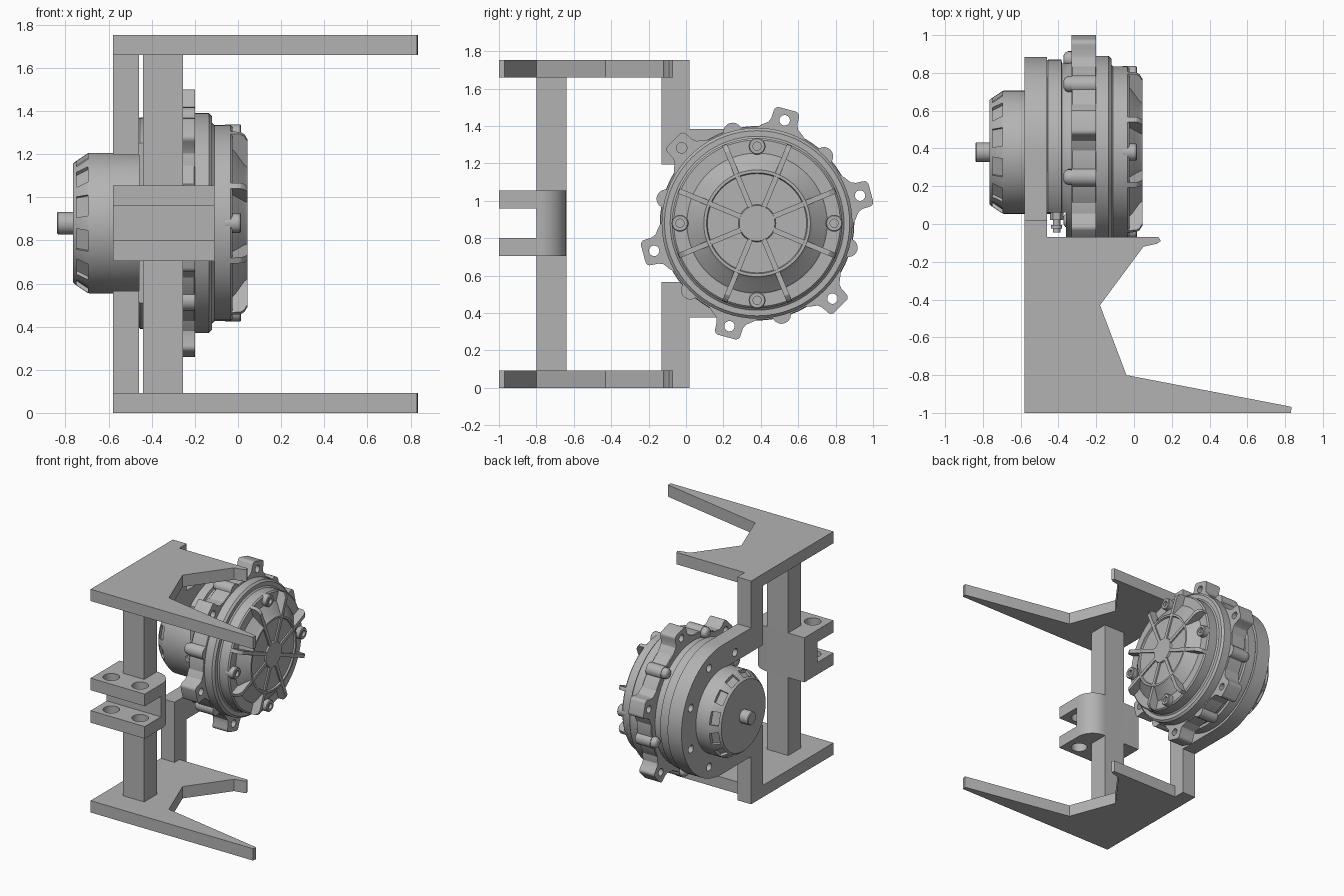
import bpy, bmesh
from math import sin, cos, radians, pi
from mathutils import Matrix, Vector

if "Cube" in bpy.data.objects:
    bpy.data.objects.remove(bpy.data.objects["Cube"])

grey = bpy.data.materials.new("machined grey")
grey.use_nodes = True
tone = (0.45, 0.45, 0.45, 1)
grey.diffuse_color = tone
grey.node_tree.nodes["Principled BSDF"].inputs["Base Color"].default_value = tone

AXIS = (0, 0.38, 0.88)      # motor centre line, running along x
SIXTH = [15 + 60 * k for k in range(6)]


def finish(name, bm, loc=(0, 0, 0)):
    bmesh.ops.recalc_face_normals(bm, faces=bm.faces[:])
    mesh = bpy.data.meshes.new(name)
    bm.to_mesh(mesh)
    bm.free()
    mesh.materials.append(grey)
    obj = bpy.data.objects.new(name, mesh)
    obj.location = loc
    bpy.context.collection.objects.link(obj)
    smooth(obj)
    return obj


def smooth(obj):
    bpy.ops.object.select_all(action='DESELECT')
    obj.select_set(True)
    bpy.context.view_layer.objects.active = obj
    bpy.ops.object.shade_smooth_by_angle(angle=radians(28))


def prism(bm, pts, axis, lo, hi, turn=0):
    """Extrude an outline along x (y,z points) or z (x,y points), turned about x."""
    rot = Matrix.Rotation(radians(turn), 3, 'X')
    place = (lambda p, h: (h, *p)) if axis == 'x' else (lambda p, h: (*p, h))
    ends = [[bm.verts.new(rot @ Vector(place(p, h))) for p in pts] for h in (lo, hi)]
    for ring in ends:
        bm.faces.new(ring)
    for i in range(len(pts)):
        j = (i + 1) % len(pts)
        bm.faces.new((ends[0][i], ends[0][j], ends[1][j], ends[1][i]))
    return bm


def arc(u, v, r, a0, a1, n):
    angles = [radians(a0 + (a1 - a0) * i / n) for i in range(n + 1)]
    return [(u + r * cos(a), v + r * sin(a)) for a in angles]


def disc(u, v, r, n=20):
    return arc(u, v, r, 0, 360, n)[:-1]


def rect(u0, u1, v0, v1):
    return [(u0, v0), (u1, v0), (u1, v1), (u0, v1)]


def lathe(name, profile, loc=AXIS, steps=72):
    bm = bmesh.new()
    verts = [bm.verts.new((x, r, 0)) for x, r in profile]
    edges = [bm.edges.new(pair) for pair in zip(verts, verts[1:])]
    bmesh.ops.spin(bm, geom=verts + edges, cent=(0, 0, 0), axis=(1, 0, 0),
                   angle=2 * pi, steps=steps)
    bmesh.ops.remove_doubles(bm, verts=bm.verts[:], dist=1e-5)
    return finish(name, bm, loc)


def cut(obj, cutter_bm):
    cutter = finish("cutter", cutter_bm, obj.location)
    cutter.hide_render = True
    mod = obj.modifiers.new("cut", 'BOOLEAN')
    mod.operation, mod.solver, mod.object = 'DIFFERENCE', 'EXACT', cutter
    bpy.context.view_layer.update()
    shape = obj.evaluated_get(bpy.context.evaluated_depsgraph_get())
    mesh = bpy.data.meshes.new_from_object(shape)
    obj.modifiers.clear()
    obj.data = mesh
    bpy.data.objects.remove(cutter)
    smooth(obj)


# Forked end plates
plate = [(-0.58, -1), (0.83, -1), (0.835, -0.97), (0.82, -0.965), (-0.04, -0.8),
         (-0.18, -0.43), (0.05, -0.12), (0.12, -0.105), (0.142, -0.09),
         (0.13, -0.07), (-0.46, -0.07), (-0.46, 0.02), (-0.58, 0.02)]
for name, z in (("bottom_plate", 0), ("top_plate", 1.66)):
    finish(name, prism(bmesh.new(), plate, 'z', z, z + 0.093))

# Front post
finish("front_post", prism(bmesh.new(), rect(-0.44, -0.255, -0.8, -0.64), 'z', 0.09, 1.665))

# Clevis clamp with slot and pin holes
outline = [(-0.58, -0.64), (-0.58, -1), (-0.11, -1)] + arc(-0.25, -0.78, 0.14, 0, 90, 10)
clamp = finish("clevis_clamp", prism(bmesh.new(), outline, 'z', 0.705, 1.055))
cut(clamp, prism(bmesh.new(), rect(-0.7, 0, -1.1, -0.8), 'z', 0.8, 0.96))
holes = bmesh.new()
for x in (-0.47, -0.22):
    prism(holes, disc(x, -0.9, 0.06, 32), 'z', 0.6, 1.2)
cut(clamp, holes)

# C-shaped motor bracket with its two rear posts (local to the motor axis)
upper = [(-0.51, 0.79), (-0.36, 0.79), (-0.36, 0.505)]
lower = [(y, -z) for y, z in reversed(upper)]
outline = (upper + arc(0, 0, 0.505, 90, -90, 36) + lower
           + [(-0.51, -0.315)] + arc(0, 0, 0.315, -90, 90, 36) + [(-0.51, 0.315)])
bracket = finish("motor_bracket", prism(bmesh.new(), outline, 'x', -0.58, -0.46), AXIS)
holes = bmesh.new()
for a in (-112.5, -67.5, -22.5, 22.5, 67.5, 112.5):
    prism(holes, disc(0.42, 0, 0.03), 'x', -0.7, -0.4, a)
cut(bracket, holes)

# Motor can with vent notches, and output shaft
can = lathe("motor_can", [(-0.765, 0), (-0.765, 0.275), (-0.755, 0.285), (-0.70, 0.322),
                          (-0.69, 0.326), (-0.44, 0.326), (-0.44, 0)])
vents = bmesh.new()
vent = [(-0.75, 0.262), (-0.75, 0.4), (-0.695, 0.4), (-0.695, 0.3)]
for k in range(12):
    prism(vents, vent, 'z', -0.05, 0.05, 30 * k + 15)
cut(can, vents)
lathe("shaft", [(-0.84, 0), (-0.84, 0.047), (-0.835, 0.052), (-0.76, 0.052), (-0.76, 0)],
      steps=32)

# Rear housing, flattened toward the front
housing = lathe("rear_housing", [(-0.46, 0), (-0.46, 0.485), (-0.455, 0.49), (-0.385, 0.49),
                                 (-0.38, 0.47), (-0.36, 0.47), (-0.36, 0)])
cut(housing, prism(bmesh.new(), rect(-0.8, -0.32, -0.8, 0.8), 'x', -0.5, -0.3))

# Grease fitting on the flat
fitting = bmesh.new()
for y0, y1, r, n in ((-0.36, -0.31, 0.036, 6), (-0.385, -0.36, 0.02, 16),
                     (-0.405, -0.385, 0.03, 16), (-0.425, -0.405, 0.02, 16)):
    ring = prism(bmesh.new(), disc(0, 0, r, n), 'z', -y1, -y0, 90)
    part = bpy.data.meshes.new("part")
    ring.to_mesh(part)
    ring.free()
    fitting.from_mesh(part)
    bpy.data.meshes.remove(part)
finish("grease_fitting", fitting, (-0.41, AXIS[1], AXIS[2]))

# Main flange, pierced ears, bolt bosses and domed bolts
lathe("main_flange", [(-0.36, 0), (-0.36, 0.47), (-0.33, 0.475), (-0.33, 0.515),
                      (-0.325, 0.52), (-0.205, 0.52), (-0.2, 0.515), (-0.2, 0)])
half = [(0.47, -0.16), (0.515, -0.115), (0.54, -0.082), (0.565, -0.072)]
ear = half + arc(0.605, -0.045, 0.025, -90, 0, 4)
ear += [(r, -t) for r, t in reversed(ear)]
ears, holes, bosses = bmesh.new(), bmesh.new(), bmesh.new()
for a in SIXTH:
    prism(ears, ear, 'x', -0.33, -0.2, a)
    prism(holes, disc(0.57, 0, 0.028), 'x', -0.5, 0, a)
    prism(bosses, disc(0.505, 0, 0.05), 'x', -0.33, -0.2, a + 30)
    bolt = AXIS[1] + 0.51 * cos(radians(a + 30)), AXIS[2] + 0.51 * sin(radians(a + 30))
    lathe("flange_bolt", [(-0.372, 0), (-0.372, 0.022), (-0.365, 0.034), (-0.35, 0.042),
                          (-0.33, 0.042), (-0.33, 0)], (0, *bolt), 20)
flange_ears = finish("flange_ears", ears, AXIS)
cut(flange_ears, holes)
finish("bolt_bosses", bosses, AXIS)

# Stepped front cover with a raised cone
lathe("front_cover", [(-0.2, 0), (-0.2, 0.51), (-0.135, 0.51), (-0.12, 0.495), (-0.12, 0.465),
                      (-0.11, 0.455), (-0.035, 0.455), (-0.025, 0.445), (-0.025, 0.375),
                      (-0.015, 0.365), (0.028, 0.30), (0.045, 0.285), (0.045, 0.27),
                      (0.033, 0.265), (0.033, 0.1), (0.045, 0.095), (0.045, 0)])

# Radial ribs running from hub to rim
ribs = bmesh.new()
rib = [(-0.05, 0.085), (0.044, 0.085), (0.044, 0.415), (0.03, 0.44), (0.012, 0.452), (-0.05, 0.455)]
for k in range(8):
    prism(ribs, rib, 'z', -0.014, 0.014, 45 * k + 22.5)
finish("cover_ribs", ribs, AXIS)

# Cover screws with hollow sockets
for k in range(4):
    a = k * pi / 2
    lathe("cover_screw", [(-0.06, 0), (-0.06, 0.045), (0.01, 0.045), (0.015, 0.04),
                          (0.015, 0.022), (-0.005, 0.022), (-0.005, 0)],
          (0, AXIS[1] + 0.412 * cos(a), AXIS[2] + 0.412 * sin(a)), 24)
